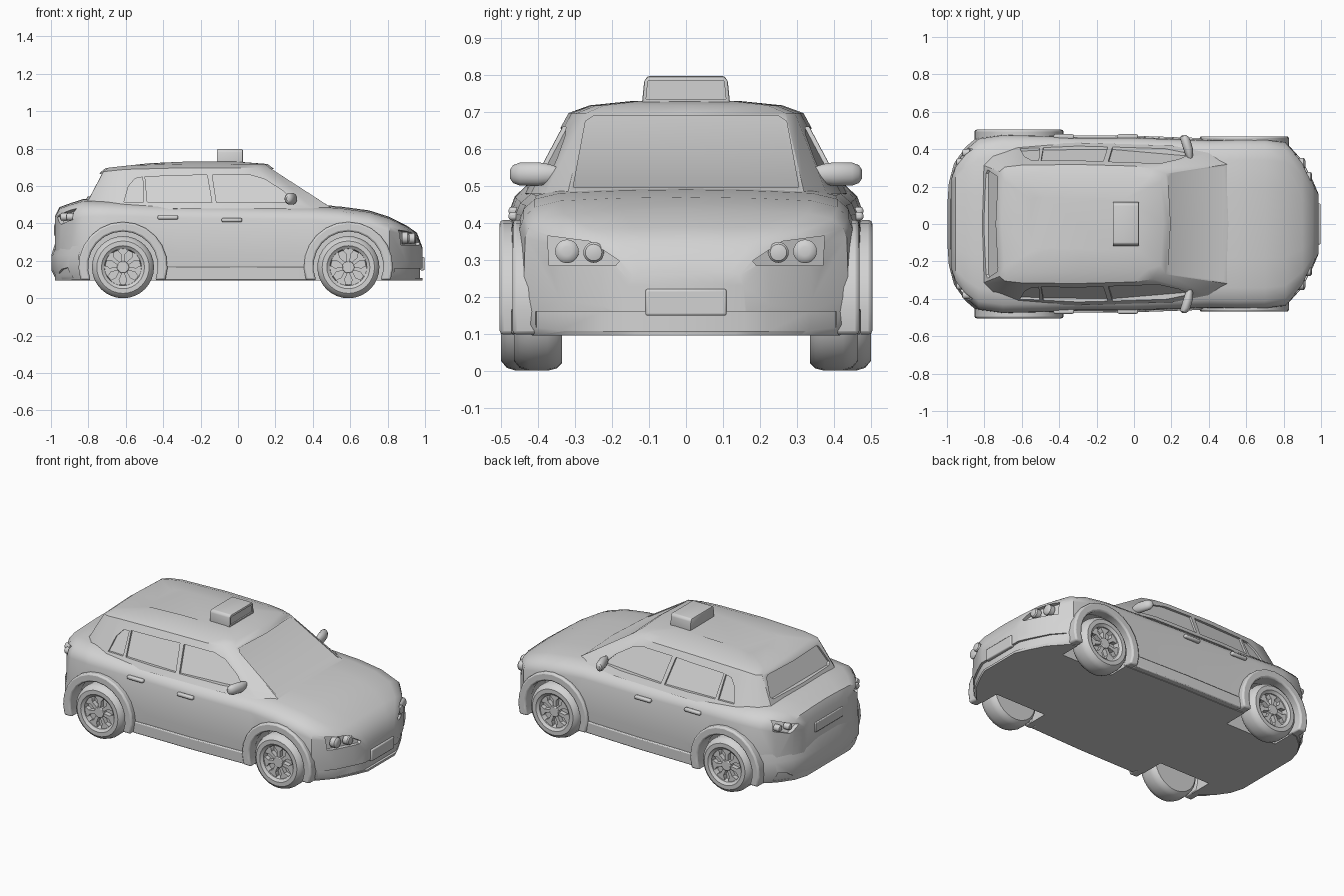
import bpy, bmesh, math
from mathutils import Vector
from mathutils.bvhtree import BVHTree

if "Cube" in bpy.data.objects:
    bpy.data.objects.remove(bpy.data.objects["Cube"])

GREY = (0.65, 0.65, 0.65, 1)
paint = bpy.data.materials.new("grey_paint")
paint.use_nodes = True
paint.diffuse_color = GREY
paint.node_tree.nodes["Principled BSDF"].inputs["Base Color"].default_value = GREY


def smooth(me, angle=35):
    me.shade_smooth()
    me.set_sharp_from_angle(angle=math.radians(angle))


def loft(name, rings, bevel=0):
    """Closed skin through rings of equal point count."""
    bm = bmesh.new()
    rows = [[bm.verts.new(p) for p in r] for r in rings]
    n = len(rows[0])
    for a, b in zip(rows, rows[1:]):
        for i in range(n):
            j = (i + 1) % n
            bm.faces.new((a[i], a[j], b[j], b[i]))
    bm.faces.new(rows[0][::-1])
    bm.faces.new(rows[-1])
    bmesh.ops.recalc_face_normals(bm, faces=bm.faces)
    me = bpy.data.meshes.new(name)
    bm.to_mesh(me)
    bm.free()
    me.materials.append(paint)
    smooth(me)
    ob = bpy.data.objects.new(name, me)
    bpy.context.scene.collection.objects.link(ob)
    if bevel:
        m = ob.modifiers.new("Bevel", "BEVEL")
        m.width, m.segments = bevel, 2
    return ob


def side(u, v, d):      # outline in x, z
    return (u, d, v)


def end(u, v, d):       # outline in y, z
    return (d, u, v)


def plan(u, v, d):      # outline in x, y
    return (u, v, d)


def prism(name, pts, place, a, b, bevel=0):
    return loft(name, [[place(u, v, d) for u, v in pts] for d in (a, b)], bevel)


def box(name, c, size, bevel=0):
    x, y, z = (s / 2 for s in size)
    pts = [(c[0] + i * x, c[1] + j * y) for i, j in ((-1, -1), (1, -1), (1, 1), (-1, 1))]
    return prism(name, pts, plan, c[2] - z, c[2] + z, bevel)


def cut(ob, cutter):
    m = ob.modifiers.new("Cut", "BOOLEAN")
    m.operation, m.solver, m.object = "DIFFERENCE", "EXACT", cutter
    dg = bpy.context.evaluated_depsgraph_get()
    ob_mesh = bpy.data.meshes.new_from_object(ob.evaluated_get(dg))
    ob.modifiers.clear()
    ob.data = ob_mesh
    smooth(ob_mesh)
    bpy.data.objects.remove(cutter)


def surface(ob):
    bm = bmesh.new()
    bm.from_mesh(ob.data)
    tree = BVHTree.FromBMesh(bm)
    bm.free()
    return tree


def project(tree, place, u, v, s):
    """Point of the surface first met when coming from side s."""
    start = Vector(place(u, v, s * 2))
    hit = tree.ray_cast(start, Vector(place(0, 0, -s)))[0]
    return hit or tree.find_nearest(Vector(place(u, v, s * 0.9)))[0]


def recess(ob, tree, pts, place, s, depth):
    d = Vector(place(0, 0, s))
    hits = [project(tree, place, u, v, s) for u, v in pts]
    cut(ob, loft("cutter", [[h - d * depth for h in hits], [h + d * 0.12 for h in hits]]))


def arc(cx, cz, r, low, n=14):
    a0 = math.asin((low - cz) / r)
    return [(cx + r * math.cos(a), cz + r * math.sin(a))
            for a in (a0 + (math.pi - 2 * a0) * i / n for i in range(n + 1))]


# Lower body: x, half width, shoulder height, centre height
BASE = 0.095
stations = [(-0.978, .24, .39, .44), (-0.955, .32, .415, .487), (-0.90, .40, .43, .507),
            (-0.83, .46, .435, .53), (-0.70, .48, .44, .53), (-0.5, .475, .435, .52),
            (-0.3, .465, .43, .51), (0, .465, .425, .505), (0.4, .45, .42, .50),
            (0.55, .455, .41, .49), (0.7, .455, .385, .47), (0.81, .44, .36, .435),
            (0.9, .34, .335, .39), (0.957, .23, .30, .35), (0.987, .16, .23, .27)]


def section(x, w, zs, zc):
    h = zc - zs
    half = [(0, BASE), (w - .03, BASE), (w - .006, BASE + .03), (w, BASE + .4 * (zs - BASE)),
            (w - .005, zs), (.965 * w, zs + .35 * h), (.9 * w, zs + .68 * h),
            (.75 * w, zs + .88 * h), (.4 * w, zc - .003), (0, zc)]
    return [(x, y, z) for y, z in half + [(-y, z) for y, z in half[-2:0:-1]]]


body = loft("body", [section(*s) for s in stations])
body_tree = surface(body)

# Cabin: plan rings from belt to roof
belt = [(.525, 0), (.505, .32), (.40, .38), (.2, .42), (-.3, .435), (-.62, .425), (-.78, .385),
        (-.845, .33), (-.86, 0)]
eave = [(.185, 0), (.17, .27), (.10, .295), (0, .31), (-.3, .318), (-.6, .315), (-.69, .305),
        (-.72, .28), (-.735, 0)]


def cabin_ring(half, z, kx=1, ky=1):
    pts = half + [(x, -y) for x, y in half[-2:0:-1]]
    return [((x + .28) * kx - .28, y * ky, z - .2 * min(0, x + .4) ** 2) for x, y in pts]


cabin = loft("cabin", [cabin_ring(belt, .48), cabin_ring(eave, .697),
                       cabin_ring(eave, .718, .94, .82), cabin_ring(eave, .73, .6, .45)])
cabin_tree = surface(cabin)

# Recessed glass
panes = [[(-.61, .515), (-.585, .60), (-.55, .64), (-.51, .648), (-.505, .515)],
         [(-.485, .515), (-.497, .65), (-.165, .66), (-.14, .513)],
         [(-.115, .513), (-.138, .66), (.06, .66), (.14, .638), (.24, .575), (.3, .515)]]
for s in (-1, 1):
    for pane in panes:
        recess(cabin, cabin_tree, pane, side, s, 0.013)
screen = [(.305, .497), (.272, .675), (.25, .69)]
recess(cabin, cabin_tree, screen + [(-y, z) for y, z in screen[::-1]], end, 1, 0.01)
rear = [(.27, .545), (.29, .56), (.255, .655), (.235, .665)]
recess(cabin, cabin_tree, rear + [(-y, z) for y, z in rear[::-1]], end, -1, 0.014)


def lamp(name, place_tree, y, z, s, r):
    c = project(place_tree, end, y, z, s)
    prof = [(r, -.03), (r, 0), (r * .8, .007), (r * .4, .01)]
    loft(name, [[(c.x + s * d, y + q * math.cos(a), z + q * math.sin(a))
                 for a in (i * math.tau / 20 for i in range(20))] for q, d in prof])


# Lights, grille, wheel openings
front_light = [(.375, .365), (.37, .285), (.19, .285), (.18, .297), (.26, .35)]
tail_light = [(.27, .435), (.40, .48), (.41, .42), (.33, .395)]
AXLES = (("front", .59, .465), ("rear", -.615, .50))
for s, tag in ((1, "left"), (-1, "right")):
    recess(body, body_tree, [(s * y, z) for y, z in front_light], end, 1, 0.02)
    recess(body, body_tree, [(s * y, z) for y, z in tail_light], end, -1, 0.02)
    for i, (y, z, r) in enumerate(((.322, .323, .032), (.25, .32, .028))):
        lamp(f"headlamp_{tag}_{i}", body_tree, s * y, z, 1, r)
    for i, y in enumerate((.33, .38)):
        lamp(f"tail_lamp_{tag}_{i}", body_tree, s * y, .435, -1, .02)
    for _, cx, _ in AXLES:
        opening = [(cx + .19, 0)] + arc(cx, .17, .19, .1) + [(cx - .19, 0)]
        cut(body, prism("cutter", opening, side, s * .29, s * .7))

nose = [(.83, .405), (.89, .335), (.945, .225), (.972, .16)]
grille = nose + [(x, -y) for x, y in nose[::-1]] + [(1.1, -.5), (1.1, .5)]
cut(body, prism("cutter", grille, plan, .108, .16))

# Rear bumper with corner vents
tail = [(-.85, .455), (-.90, .412), (-.962, .325), (-.99, .22), (-.998, .1)]
bumper = loft("rear_bumper", [[(x + dx, y, z) for x, y in tail + [(x, -y) for x, y in tail[::-1]]]
                              for z, dx in ((.1, .025), (.15, 0), (.23, 0), (.31, .025))])
bumper_tree = surface(bumper)
vent = [(.29, .112), (.41, .112), (.40, .165), (.35, .155)]
for s in (-1, 1):
    recess(bumper, bumper_tree, [(s * y, z) for y, z in vent], end, -1, 0.012)

# Number plates
box("front_plate", (.985, 0, .185), (.024, .22, .072), .006)
box("rear_plate", (-.975, 0, .365), (.02, .27, .06), .005)

# Wheels and arch lips
TYRE = [(.10, -.13), (.145, -.13), (.16, -.115), (.166, -.09), (.166, -.04), (.158, -.015),
        (.14, 0), (.115, 0), (.106, -.008), (.099, -.012), (.094, -.045)]
SPOKE = [(.015, .009), (.07, .011), (.082, .024), (.098, .03)]
SPOKE += [(r, -w) for r, w in SPOKE[::-1]]
circle = [(math.cos(a), math.sin(a)) for a in (i * math.tau / 32 for i in range(32))]
for s, tag in ((1, "left"), (-1, "right")):
    for which, cx, out in AXLES:
        name = f"{which}_{tag}"
        loft("wheel_" + name, [[(cx + r * c, s * (out + d), .166 + r * k) for c, k in circle]
                               for r, d in TYRE])
        for i in range(7):
            a = i * math.tau / 7 + math.pi / 2
            ca, sa = math.cos(a), math.sin(a)
            pts = [(cx + r * ca - w * sa, .166 + r * sa + w * ca) for r, w in SPOKE]
            prism(f"spoke_{name}_{i}", pts, side, s * (out - .05), s * (out - .018))
        prism("hub_" + name, [(cx + .032 * c, .166 + .032 * k) for c, k in circle], side,
              s * (out - .05), s * (out - .012), .004)
        lip = arc(cx, .17, .238, .098) + arc(cx, .17, .187, .098)[::-1]
        prism("arch_" + name, lip, side, s * .40, s * (out + .004), .01)

    # Sill, handles, mirror
    prism("sill_" + tag, [(-.39, s * .474), (0, s * .472), (.37, s * .459), (.37, s * .4),
                          (-.39, s * .4)], plan, .097, .168, .006)
    for where, x, z in (("front", -.033, .418), ("rear", -.375, .432)):
        box(f"{where}_handle_{tag}", (x, s * .467, z), (.11, .026, .022), .008)
    loft("mirror_" + tag, [[(.28 + dx + c * w, s * y, .532 + k * h) for c, k in circle[::2]]
                           for y, dx, w, h in ((.35, .02, .012, .02), (.37, .015, .02, .027),
                                               (.40, .01, .026, .032), (.45, -.005, .026, .031),
                                               (.468, -.01, .02, .024), (.476, -.012, .01, .012))])

# Roof sign with inset faces
sign_out = [(-.12, .715), (-.113, .785), (-.103, .797), (.103, .797), (.113, .785), (.12, .715)]
sign = prism("roof_sign", sign_out, end, -.113, .026, .005)
sign_in = [(-.108, .735), (-.103, .784), (.103, .784), (.108, .735)]
cut(sign, prism("cutter", sign_in, end, .018, .08))
